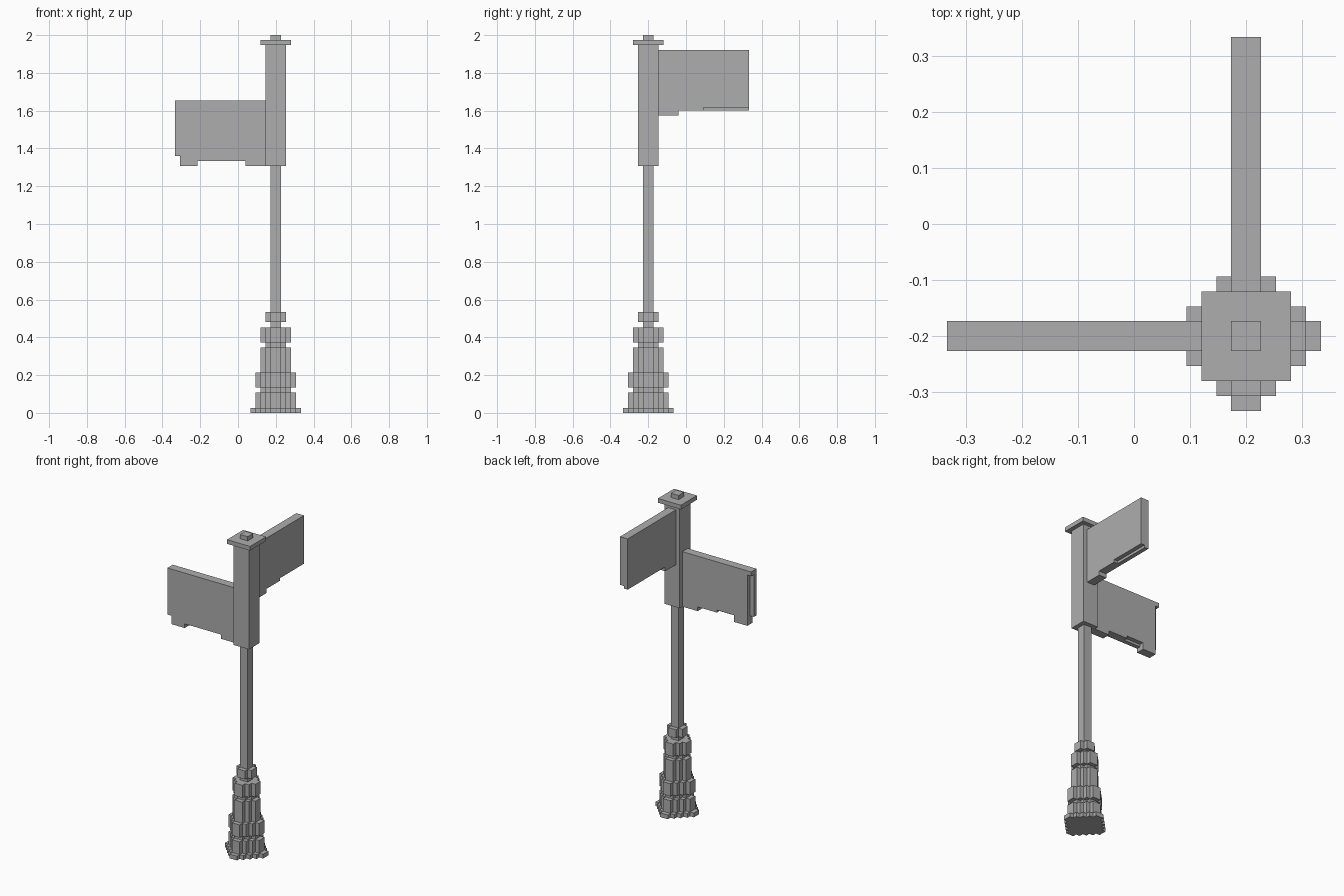
import bpy
import bmesh
from mathutils import Vector

if "Cube" in bpy.data.objects:
    bpy.data.objects.remove(bpy.data.objects["Cube"], do_unlink=True)

V = 2 / 75                    # one block of the grid
AXIS = Vector((7.5, -7.5))    # pole centre, in blocks

grey = bpy.data.materials.new("iron_grey")
grey.use_nodes = True
COLOUR = (0.42, 0.42, 0.42, 1)
grey.diffuse_color = COLOUR
grey.node_tree.nodes["Principled BSDF"].inputs["Base Color"].default_value = COLOUR


def prism(name, outline, low, high, place):
    """Extrude a 2D outline between two levels; place maps (u, v, w) to blocks."""
    bm = bmesh.new()
    face = bm.faces.new([bm.verts.new(place(u, v, low)) for u, v in outline])
    new = bmesh.ops.extrude_face_region(bm, geom=[face])["geom"]
    for vert in new:
        if isinstance(vert, bmesh.types.BMVert):
            u, v = outline[0]
            vert.co += place(u, v, high) - place(u, v, low)
    bmesh.ops.recalc_face_normals(bm, faces=bm.faces)
    bmesh.ops.scale(bm, vec=(V, V, V), verts=bm.verts)
    mesh = bpy.data.meshes.new(name)
    bm.to_mesh(mesh)
    bm.free()
    mesh.materials.append(grey)
    obj = bpy.data.objects.new(name, mesh)
    bpy.context.collection.objects.link(obj)
    return obj


def upright(u, v, w):
    return Vector((AXIS.x + u, AXIS.y + v, w))


def along_back(u, v, w):      # u outwards from the pole axis, v up, w across
    return Vector((AXIS.x + w, AXIS.y + u, v))


def along_right(u, v, w):
    return Vector((AXIS.x - u, AXIS.y + w, v))


def square(r):
    return [(-r, -r), (r, -r), (r, r), (-r, r)]


def stepped_diamond(r):
    """Stair-edged diamond reaching r blocks from the centre."""
    quarter = []
    for i in range(r):
        quarter += [(r - i, i), (r - i, i + 1)]
    points = []
    for _ in range(4):
        points += quarter
        quarter = [(-y, x) for x, y in quarter]
    # drop the points lying on the flat tip edges
    return [p for p in points if 0 not in p]


# Stepped base: radius, bottom, top
TIERS = [("foot", 5, 0, 1), ("lower_collar", 4, 1, 4), ("lower_neck", 3, 4, 5),
         ("middle_collar", 4, 5, 8), ("base_shaft", 3, 8, 13), ("upper_neck", 2, 13, 14),
         ("upper_collar", 3, 14, 17), ("pole_ring", 2, 18, 20)]
for name, radius, low, high in TIERS:
    prism(name, stepped_diamond(radius), low, high, upright)

# Pole, sign post and cap
prism("pole", square(1), 17, 49, upright)
prism("sign_post", square(2), 49, 73, upright)
prism("cap", square(3), 73, 74, upright)
prism("finial", square(1), 74, 75, upright)

# Back sign: two layers, the left one with a shallow raised lower edge
back_plain = [(2, 59), (6, 59), (6, 60), (20, 60), (20, 72), (2, 72)]
back_cut = [(2, 59), (6, 59), (6, 60), (11, 60), (11, 60.6), (20, 60.6), (20, 72), (2, 72)]
prism("back_sign_inner_layer", back_plain, -1, 0, along_back)
prism("back_sign_outer_layer", back_cut, 0, 1, along_back)

# Right sign: front layer with a notched tip, back layer stopping short under a top lip
tip = [(15.5, 50), (15.5, 49), (19, 49), (19, 51), (20, 51)]
side_plain = [(2, 49), (6, 49), (6, 50)] + tip + [(20, 62), (2, 62)]
side_cut = [(2, 49), (6, 49), (6, 50), (11, 50), (11, 50.6), (15.5, 50.6), (15.5, 49),
            (19, 49), (19, 61), (20, 61), (20, 62), (2, 62)]
prism("right_sign_front_layer", side_plain, -1, 0, along_right)
prism("right_sign_back_layer", side_cut, 0, 1, along_right)
